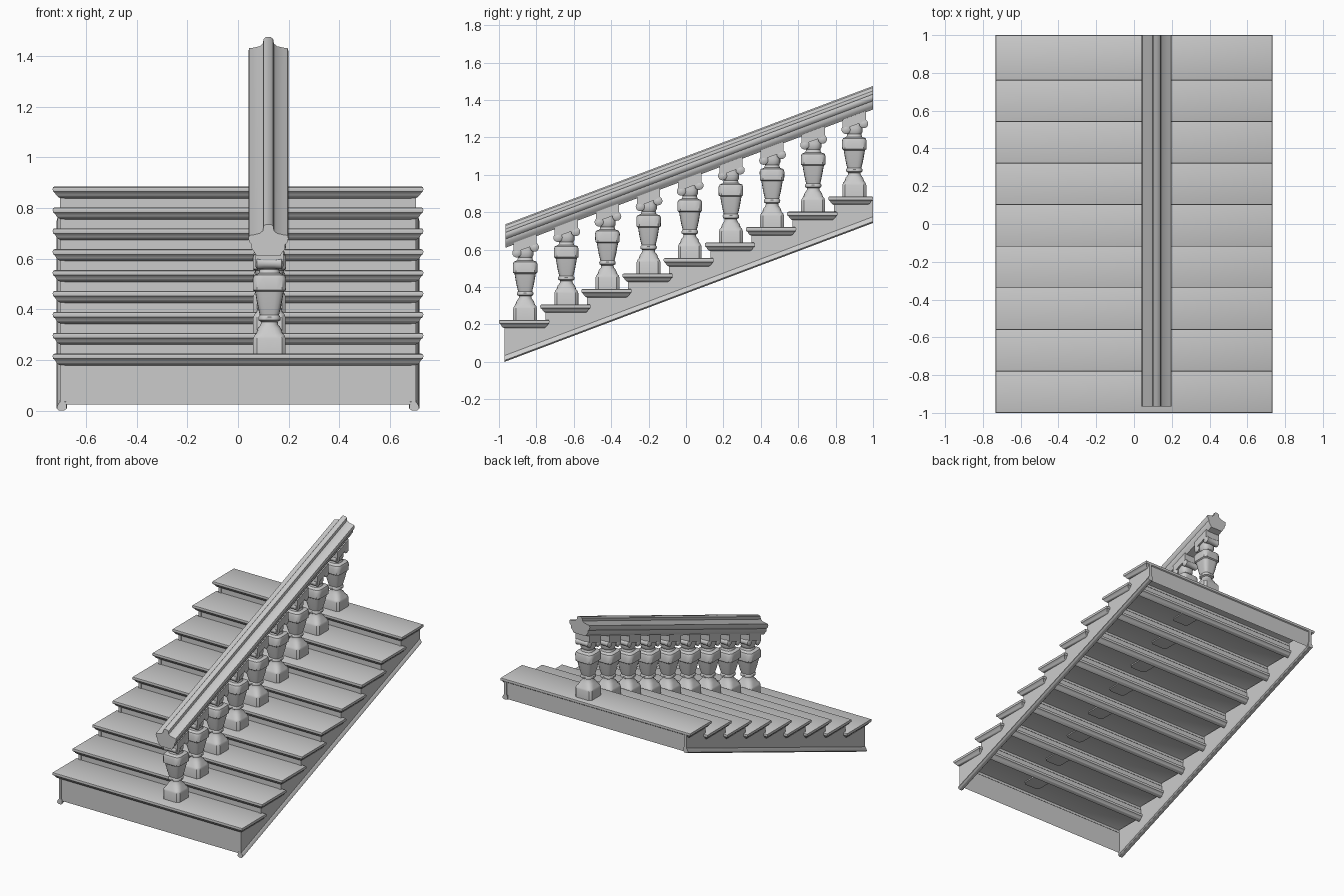
import bpy, bmesh, math
from mathutils import Vector

if "Cube" in bpy.data.objects:
    bpy.data.objects.remove(bpy.data.objects["Cube"])

STEPS, RUN, RISE = 9, 0.22, 0.0825
Y0, Z0 = -1.0, 0.225          # nosing and top of the first tread
SLOPE = RISE / RUN
RAIL_X = 0.12


def finish(name, bm, smooth=True):
    bmesh.ops.recalc_face_normals(bm, faces=bm.faces)
    me = bpy.data.meshes.new(name)
    bm.to_mesh(me)
    bm.free()
    ob = bpy.data.objects.new(name, me)
    bpy.context.collection.objects.link(ob)
    if smooth:
        bpy.ops.object.select_all(action='DESELECT')
        ob.select_set(True)
        bpy.context.view_layer.objects.active = ob
        bpy.ops.object.shade_smooth_by_angle(angle=math.radians(40))
    return ob


def loft(bm, rings, cap_start=True, cap_end=True):
    loops = [[bm.verts.new(p) for p in r] for r in rings]
    n = len(loops[0])
    for a, b in zip(loops, loops[1:]):
        for i in range(n):
            j = (i + 1) % n
            bm.faces.new((a[i], a[j], b[j], b[i]))
    if cap_start:
        bm.faces.new(loops[0])
    if cap_end:
        bm.faces.new(loops[-1])


def sheet(bm, x, y, z_low, z_high):
    bm.faces.new([bm.verts.new(p) for p in
                  ((-x, y, z_low), (x, y, z_low), (x, y, z_high), (-x, y, z_high))])


def rounded_square(half, z, power, cx, cy, n=24):
    pts = []
    for i in range(n):
        a = 2 * math.pi * (i + 0.5) / n
        c, s = math.cos(a), math.sin(a)
        r = half / (abs(c) ** power + abs(s) ** power) ** (1 / power)
        pts.append((cx + r * c, cy + r * s, z))
    return pts


# Treads: thin top with a moulded edge, open underneath
EDGE = [(0.008, 0), (0.002, -0.003), (0, -0.010), (0.002, -0.020), (0.010, -0.026),
        (0.014, -0.034), (0.022, -0.042), (0.034, -0.047)]
for i in range(STEPS):
    y1, z = Y0 + RUN * i, Z0 + RISE * i
    y2 = min(y1 + 0.27, 1.0)
    rings = [[(-0.732 + o, y1 + o, z + d), (0.732 - o, y1 + o, z + d),
              (0.732 - o, y2 - o, z + d), (-0.732 + o, y2 - o, z + d)] for o, d in EDGE]
    bm = bmesh.new()
    loft(bm, rings, cap_end=False)
    finish(f"tread_{i + 1}", bm)

# Risers, with the front panel and the back panel
bm = bmesh.new()
sheet(bm, 0.70, Y0 + 0.034, 0.025, Z0 - 0.045)
for i in range(1, STEPS):
    z = Z0 + RISE * i
    sheet(bm, 0.70, Y0 + RUN * i + 0.034, z - RISE - 0.03, z - 0.045)
sheet(bm, 0.70, 0.992, 0.745, 0.86)
finish("risers", bm, False)


# Stringers: sawtooth side boards with a bead along the sloping bottom edge
def bottom(y):
    return max(0.0, SLOPE * 1.005 * (y + 0.97))


outline = [(-0.97, 0.0), (1.0, bottom(1.0))]
for i in reversed(range(STEPS)):
    y, z = Y0 + RUN * i + 0.03, Z0 + RISE * i - 0.02
    outline += [(1.0 if i == STEPS - 1 else y + RUN, z), (y, z)]
BEAD = [(0.680, 0.035), (0.676, 0.008), (0.688, 0.0), (0.706, 0.0),
        (0.716, 0.008), (0.712, 0.022), (0.702, 0.035)]
for side, label in ((-1, "left"), (1, "right")):
    bm = bmesh.new()
    loft(bm, [[(side * x, y, z) for y, z in outline] for x in (0.685, 0.703)])
    finish(f"stringer_{label}", bm, False)
    bm = bmesh.new()
    loft(bm, [[(side * x, y, bottom(y) + d) for x, d in BEAD] for y in (-0.97, 1.0)])
    finish(f"stringer_bead_{label}", bm)

# Handrail: moulded section swept up the slope with upright ends
HALF = [(0.010, 0), (0.019, -0.008), (0.022, -0.026), (0.034, -0.036), (0.060, -0.042),
        (0.076, -0.044), (0.079, -0.056), (0.076, -0.070), (0.066, -0.080),
        (0.066, -0.096), (0.056, -0.110), (0.046, -0.126)]
section = HALF + [(-x, z) for x, z in reversed(HALF)]
bm = bmesh.new()
loft(bm, [[(RAIL_X + x, y, z + top) for x, z in section]
          for y, top in ((-0.965, 0.736), (1.0, 1.475))])
finish("handrail", bm)

# Balusters: (half width, height, squareness) rings
BODY = [(0.064, -0.008, 14), (0.064, 0.060, 14), (0.060, 0.072, 10), (0.052, 0.082, 5),
        (0.046, 0.100, 3), (0.035, 0.114, 2.2), (0.033, 0.126, 2.2), (0.043, 0.132, 3),
        (0.044, 0.144, 3), (0.038, 0.152, 4), (0.047, 0.190, 5), (0.055, 0.235, 6),
        (0.057, 0.246, 7), (0.065, 0.252, 9), (0.066, 0.296, 9), (0.061, 0.310, 7),
        (0.042, 0.318, 3), (0.038, 0.332, 2.5), (0.044, 0.345, 3), (0.044, 0.365, 3),
        (0.040, 0.400, 4)]
for i in range(STEPS):
    cx, cy, z = RAIL_X + 0.004, -0.86 + RUN * i, Z0 + RISE * i
    bm = bmesh.new()
    loft(bm, [rounded_square(h, z + d, p, cx, cy) for h, d, p in BODY])
    finish(f"baluster_{i + 1}", bm)

    # Scrolled capital that follows the slope of the rail
    bm = bmesh.new()
    for dy, dz, r in ((-0.045, 0.357, 0.024), (0.050, 0.388, 0.024)):
        rings = []
        for x, k in ((-0.055, 0.55), (-0.048, 1.0), (-0.02, 0.85),
                     (0.02, 0.85), (0.048, 1.0), (0.055, 0.55)):
            rings.append([(cx + x, cy + dy + r * k * math.cos(t * math.pi / 8),
                           z + dz + r * k * math.sin(t * math.pi / 8)) for t in range(16)])
        loft(bm, rings)
    plate = [[(cx + sx * 0.055, cy + sy * 0.062, z + 0.422 + SLOPE * sy * 0.062 + d)
              for sx, sy in ((-1, -1), (1, -1), (1, 1), (-1, 1))] for d in (-0.042, 0.012)]
    loft(bm, plate)
    finish(f"capital_{i + 1}", bm)
